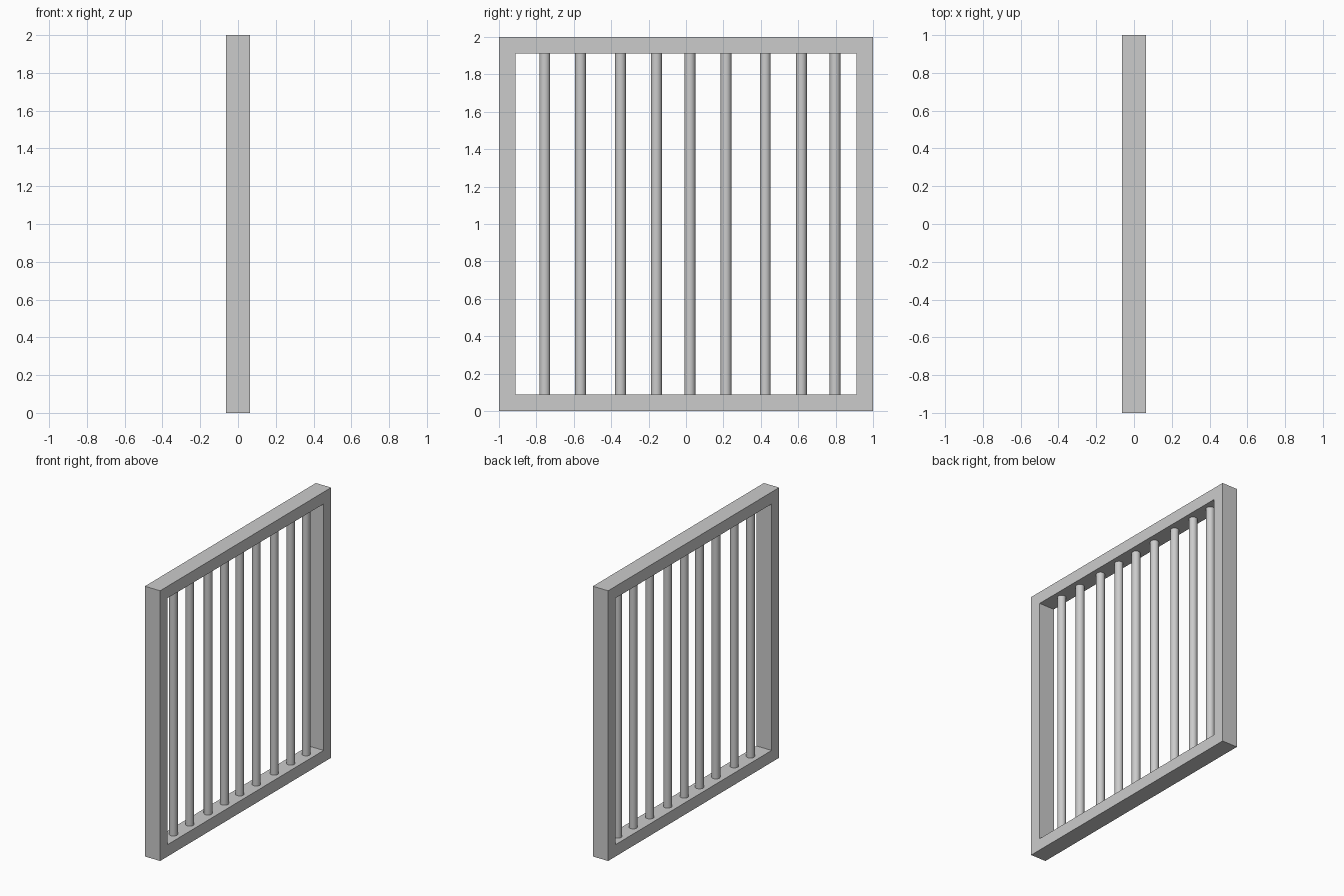
import bpy, bmesh

if "Cube" in bpy.data.objects:
    bpy.data.objects.remove(bpy.data.objects["Cube"])

HALF, RAIL, DEPTH = 1.0, 0.088, 0.125
BAR_RADIUS = 0.029
BAR_Y = [-0.755, -0.564, -0.35, -0.158, 0.021, 0.214, 0.424, 0.617, 0.797]


def square(bm, half):
    """Corner vertices of an upright square centred on z = 1."""
    return [bm.verts.new((-DEPTH / 2, sy * half, HALF + sz * half))
            for sy, sz in ((-1, -1), (1, -1), (1, 1), (-1, 1))]


# Outer frame: square ring extruded through its depth
bm = bmesh.new()
outer, inner = square(bm, HALF), square(bm, HALF - RAIL)
ring = [bm.faces.new((outer[i], outer[(i + 1) % 4], inner[(i + 1) % 4], inner[i]))
        for i in range(4)]
result = bmesh.ops.extrude_face_region(bm, geom=ring, use_keep_orig=True)
moved = [g for g in result["geom"] if isinstance(g, bmesh.types.BMVert)]
bmesh.ops.translate(bm, verts=moved, vec=(DEPTH, 0, 0))
bmesh.ops.recalc_face_normals(bm, faces=bm.faces)
mesh = bpy.data.meshes.new("frame")
bm.to_mesh(mesh)
bm.free()
bpy.context.collection.objects.link(bpy.data.objects.new("frame", mesh))

# Round vertical bars, unevenly spaced between the rails
for i, y in enumerate(BAR_Y, 1):
    bpy.ops.mesh.primitive_cylinder_add(vertices=32, radius=BAR_RADIUS,
                                        depth=2 * (HALF - RAIL), location=(0, y, HALF))
    bpy.context.object.name = f"bar_{i}"
    bpy.ops.object.shade_smooth_by_angle()
